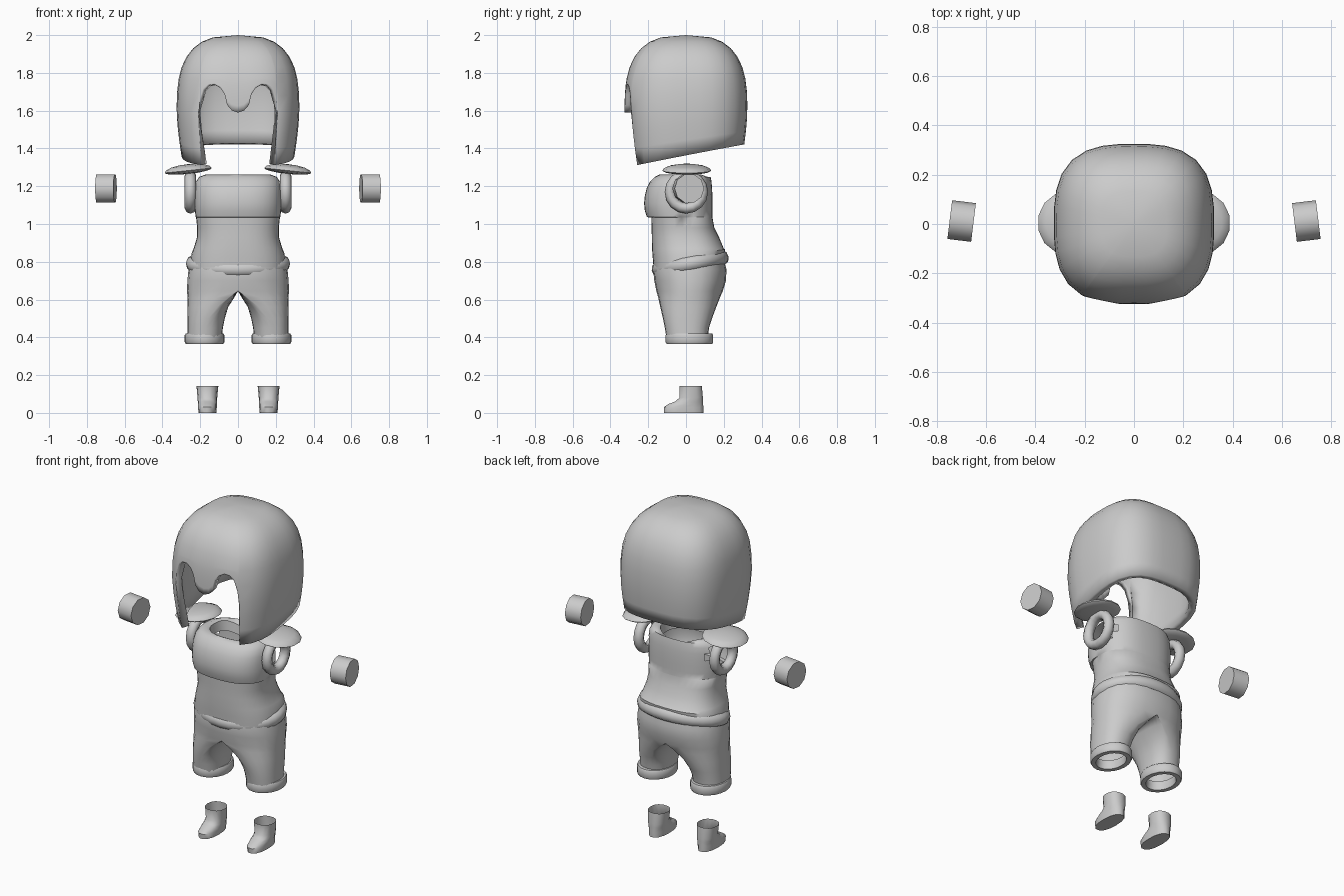
import bpy, bmesh, math
from mathutils import Matrix

if "Cube" in bpy.data.objects:
    bpy.data.objects.remove(bpy.data.objects["Cube"])

grey = bpy.data.materials.new("plain_grey")
grey.diffuse_color = (0.6, 0.6, 0.6, 1)
grey.use_nodes = True
grey.node_tree.nodes["Principled BSDF"].inputs["Base Color"].default_value = grey.diffuse_color


def finish(name, bm, mirror=False, thick=0, angle=50):
    bmesh.ops.recalc_face_normals(bm, faces=bm.faces[:])
    me = bpy.data.meshes.new(name)
    bm.to_mesh(me)
    bm.free()
    ob = bpy.data.objects.new(name, me)
    bpy.context.collection.objects.link(ob)
    me.materials.append(grey)
    if thick:
        m = ob.modifiers.new("thickness", 'SOLIDIFY')
        m.thickness, m.offset = thick, -1
    if mirror:
        m = ob.modifiers.new("mirror", 'MIRROR')
        m.merge_threshold = 0.0005
    bpy.context.view_layer.objects.active = ob
    ob.select_set(True)
    bpy.ops.object.shade_smooth_by_angle(angle=math.radians(angle))
    ob.select_set(False)
    return ob


def power(v, e):
    return math.copysign(abs(v) ** e, v)


def loft(sections, n=20, p=2.4, cap=False):
    """Stack of rounded rings: z, centre x, outer width, inner width, front y, back y."""
    bm = bmesh.new()
    rings = []
    for z, cx, wo, wi, yf, yb in sections:
        ring = []
        for i in range(n):
            a = 2 * math.pi * i / n
            c, s = power(math.cos(a), 2 / p), power(math.sin(a), 2 / p)
            ring.append(bm.verts.new((cx + (wo if c > 0 else wi) * c,
                                      (yf + yb) / 2 + (yb - yf) / 2 * s, z)))
        rings.append(ring)
    for r, q in zip(rings, rings[1:]):
        for i in range(n):
            j = (i + 1) % n
            bm.faces.new((r[i], r[j], q[j], q[i]))
    if cap:
        bm.faces.new(rings[0][::-1])
    return bm, rings


def ring_sweep(rx, ry, profile, n=24):
    """Closed ring in the xy plane; profile lists (outward, up) offsets."""
    bm = bmesh.new()
    k = len(profile)
    rows = [[bm.verts.new(((rx + o) * math.cos(2 * math.pi * i / n),
                           (ry + o) * math.sin(2 * math.pi * i / n), u))
             for o, u in profile] for i in range(n)]
    for i in range(n):
        r, q = rows[i], rows[(i + 1) % n]
        for j in range(k):
            bm.faces.new((r[j], q[j], q[(j + 1) % k], r[(j + 1) % k]))
    return bm


def oval(a, b, k=8):
    return [(a * math.cos(2 * math.pi * i / k), b * math.sin(2 * math.pi * i / k)) for i in range(k)]


# Helmet: columns around a rounded dome, each starting at its own lower edge
def dome(t, z):
    sx, cy = math.sin(t), -math.cos(t)
    r = (abs(sx) ** 2.9 + abs(cy) ** 2.9) ** (-1 / 2.9) * 0.325
    if z > 1.6:
        r *= max(0, 1 - ((z - 1.6) / 0.4) ** 2.8) ** (1 / 2.8)
    else:
        r *= 1 - 0.1 * ((1.6 - z) / 0.28) ** 1.5
    return r * sx, r * cy, z


def hem(t):
    return 1.315 + (dome(t, 1.4)[1] + 0.255) * 0.19


brow = [(0, 1.59), (.03, 1.6), (.055, 1.63), (.068, 1.685), (.09, 1.72), (.125, 1.74),
        (.16, 1.735), (.19, 1.71), (.213, 1.65), (.223, 1.58)]
cols = [(math.atan2(x, 0.31), z) for x, z in brow]
t0 = cols[-1][0] + 0.015
cols += [(t, hem(t)) for t in [t0 + (math.pi - t0) * i / 13 for i in range(14)]]
cols += [(-t, z) for t, z in reversed(cols[1:-1])]
upper = [1.77, 1.83, 1.885, 1.93, 1.965, 1.988]
bm = bmesh.new()
grid = []
for t, zb in cols:
    zs = [zb + (1.77 - zb) * i / 5 for i in range(5)] + upper
    grid.append([bm.verts.new(dome(t, z)) for z in zs])
top = bm.verts.new((0, 0, 2))
for i, r in enumerate(grid):
    q = grid[(i + 1) % len(grid)]
    for j in range(len(r) - 1):
        bm.faces.new((r[j], q[j], q[j + 1], r[j + 1]))
    bm.faces.new((r[-1], q[-1], top))
finish("helmet", bm, thick=0.042, angle=60)

# Tunic: chest overhang in front, hollow neck, open armholes
torso = [(.77, .25, -.172, .2), (.82, .247, -.176, .207), (.87, .235, -.18, .2),
         (.93, .217, -.181, .175), (.98, .216, -.182, .15), (1.035, .222, -.184, .14),
         (1.036, .224, -.207, .14), (1.07, .228, -.218, .14), (1.11, .23, -.222, .14),
         (1.15, .23, -.218, .14), (1.19, .228, -.208, .138), (1.225, .222, -.19, .135),
         (1.25, .205, -.165, .13), (1.262, .17, -.14, .115), (1.255, .15, -.125, .1),
         (1.2, .14, -.12, .095)]
bm, rings = loft([(z, 0, w, w, f, b) for z, w, f, b in torso], n=36, p=2.5)
for v in rings[-1] + rings[-2] + rings[-3]:
    if v.co.y > 0:
        v.co.z -= 0.05 * max(0, 1 - abs(v.co.x) / 0.13)
for v in rings[0] + rings[1]:
    v.co.z += 0.12 * (v.co.y + 0.17) if v.co.y > -0.1 else 0
holes = []
for f in bm.faces:
    c = f.calc_center_median()
    if abs(c.x) > 0.17 and math.hypot(c.y, c.z - 1.17) < 0.078:
        holes.append(f)
bmesh.ops.delete(bm, geom=holes, context='FACES')
finish("tunic", bm)

# Armhole rings
bm = ring_sweep(0.087, 0.087, oval(0.028, 0.03), 16)
bm.transform(Matrix.Translation((0.252, 0.002, 1.17)) @ Matrix.Rotation(math.pi / 2, 4, 'Y'))
finish("armhole_ring", bm, mirror=True)

# Shoulder pads
bm = bmesh.new()
bmesh.ops.create_uvsphere(bm, u_segments=14, v_segments=8, radius=1)
for v in bm.verts:
    v.co.z *= 0.034 if v.co.z > 0 else 0.018
    v.co.x *= 0.128
    v.co.y *= 0.13
bm.transform(Matrix.Translation((0.264, 0.004, 1.283)) @ Matrix.Rotation(math.radians(6), 4, 'Y'))
finish("shoulder_pad", bm, mirror=True)

# Tilted belt
bm = ring_sweep(0.252, 0.183, oval(0.024, 0.036), 28)
bm.transform(Matrix.Translation((0, 0.022, 0.79)) @ Matrix.Rotation(math.radians(10.5), 4, 'X'))
finish("belt", bm)

# Trousers: one half with the middle wall removed, mirrored
half = [(.82, 0, .25, 0, -.16, .2), (.76, 0, .262, 0, -.174, .214), (.70, 0, .268, 0, -.168, .212),
        (.645, 0, .27, 0, -.157, .195), (.61, .05, .217, .03, -.147, .18),
        (.56, .11, .157, .058, -.136, .16), (.5, .155, .112, .085, -.122, .138),
        (.45, .17, .097, .09, -.112, .122), (.39, .175, .093, .088, -.102, .115)]
bm, rings = loft(half, n=24, p=2.3)
wall = [f for f in bm.faces if all(v.co.x < 1e-4 for v in f.verts)]
bmesh.ops.delete(bm, geom=wall, context='FACES')
finish("trousers", bm, mirror=True)

# Trouser cuffs
bm = ring_sweep(0.086, 0.107, [(.014, -.027), (.019, -.018), (.019, .018), (.014, .027),
                               (-.012, .027), (-.016, 0), (-.012, -.027)], 20)
bm.transform(Matrix.Translation((0.177, 0.018, 0.393)))
finish("trouser_cuff", bm, mirror=True)

# Wrist bands
bm = bmesh.new()
bmesh.ops.create_cone(bm, cap_ends=True, segments=10, radius1=0.079, radius2=0.079, depth=0.097)
bm.transform(Matrix.Translation((0.699, 0.012, 1.188)) @ Matrix.Rotation(math.radians(7), 4, 'Z')
             @ Matrix.Rotation(math.pi / 2, 4, 'Y'))
finish("wrist_band", bm, mirror=True)

# Boots: open shaft over a short toe
boot = [(0, .162, .047, .047, -.118, .094), (.03, .162, .05, .05, -.12, .094),
        (.047, .162, .05, .05, -.095, .093), (.06, .162, .051, .051, -.06, .092),
        (.08, .162, .052, .052, -.036, .091), (.143, .162, .058, .058, -.037, .085)]
bm, rings = loft(boot, n=14, p=2.3, cap=True)
finish("boot", bm, mirror=True)
